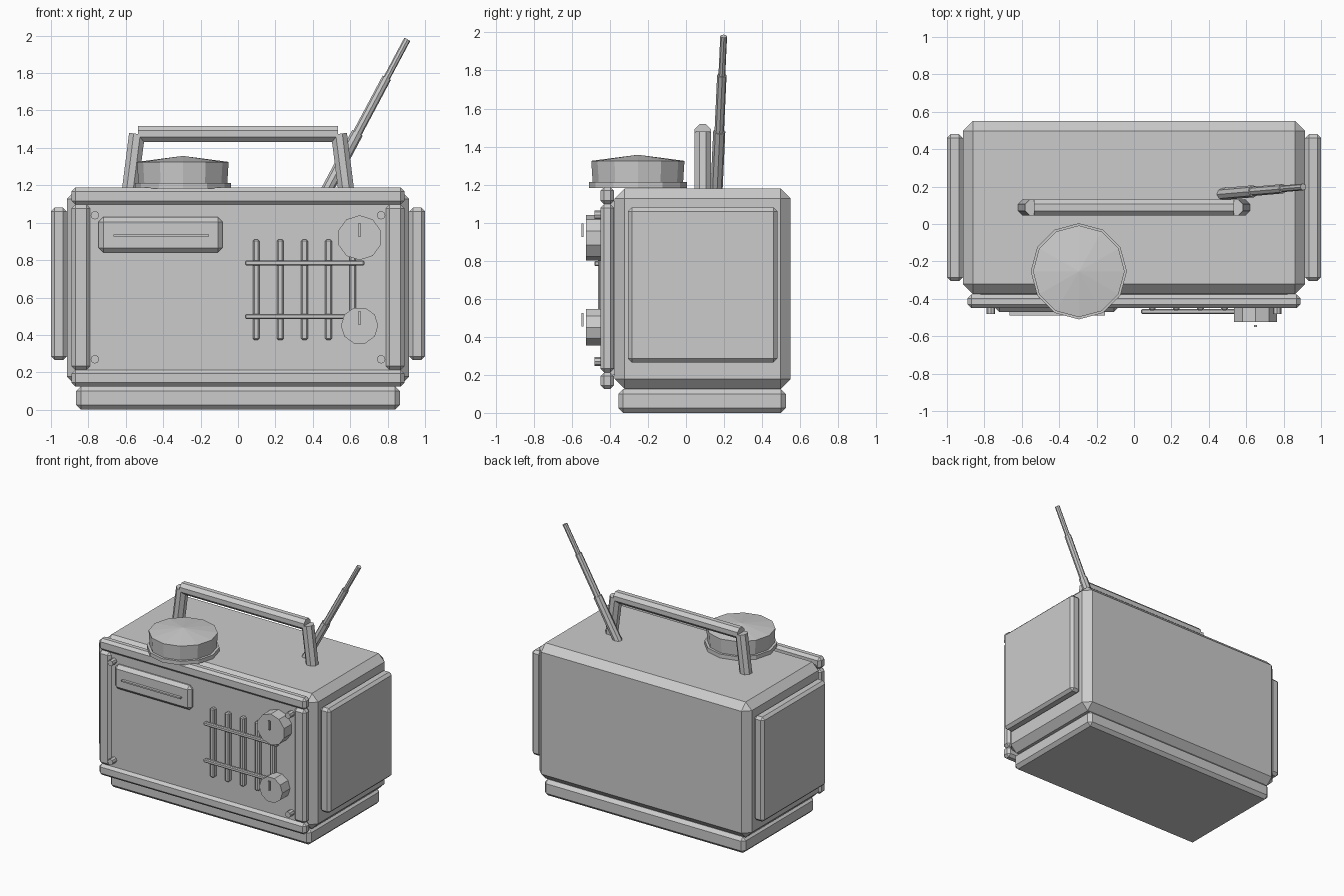
import bpy, bmesh, math
from mathutils import Vector, Matrix

if "Cube" in bpy.data.objects:
    bpy.data.objects.remove(bpy.data.objects["Cube"])


def finish(name, bm):
    bmesh.ops.recalc_face_normals(bm, faces=bm.faces)
    me = bpy.data.meshes.new(name)
    bm.to_mesh(me)
    bm.free()
    ob = bpy.data.objects.new(name, me)
    bpy.context.collection.objects.link(ob)
    return ob


def box(name, x, y, z, bevel=0.0):
    """Chamfered box from (min, max) ranges."""
    bm = bmesh.new()
    size = [r[1] - r[0] for r in (x, y, z)]
    mid = [(r[0] + r[1]) / 2 for r in (x, y, z)]
    bmesh.ops.create_cube(bm, size=1, matrix=Matrix.Translation(mid) @ Matrix.Diagonal((*size, 1)))
    if bevel:
        bmesh.ops.bevel(bm, geom=bm.edges[:], offset=bevel, segments=1, affect='EDGES')
    return finish(name, bm)


def rod(name, a, b, r1, r2=None, sides=8, turn=0.0):
    """Faceted cylinder or cone running from a to b."""
    a, b = Vector(a), Vector(b)
    d = b - a
    bm = bmesh.new()
    rot = d.to_track_quat('Z', 'Y').to_matrix().to_4x4() @ Matrix.Rotation(turn, 4, 'Z')
    bmesh.ops.create_cone(bm, cap_ends=True, segments=sides, radius1=r1,
                          radius2=r1 if r2 is None else r2, depth=d.length,
                          matrix=Matrix.Translation((a + b) / 2) @ rot)
    return finish(name, bm)


# Main case and plinth
box("case", (-0.915, 0.915), (-0.375, 0.55), (0.125, 1.18), 0.053)
box("plinth", (-0.865, 0.865), (-0.355, 0.525), (0.0, 0.125), 0.025)

# Front panel and its raised frame
box("front_panel", (-0.82, 0.82), (-0.43, -0.36), (0.2, 1.11))
box("frame_top", (-0.89, 0.89), (-0.45, -0.378), (1.097, 1.188), 0.02)
box("frame_bottom", (-0.89, 0.89), (-0.45, -0.378), (0.125, 0.213), 0.02)

for side, s in (("left", -1), ("right", 1)):
    # Side frame bars, end panels, screws and handle posts
    box("frame_" + side, sorted((s * 0.79, s * 0.89)), (-0.45, -0.378), (0.213, 1.097), 0.02)
    box("end_panel_" + side, sorted((s * 0.915, s * 1.0)), (-0.305, 0.48), (0.265, 1.08), 0.02)
    for level, z in (("upper", 1.04), ("lower", 0.27)):
        rod(f"screw_{level}_{side}", (s * 0.765, -0.42, z), (s * 0.765, -0.48, z), 0.023)
    rod("handle_post_" + side, (s * 0.58, 0.088, 1.16), (s * 0.54, 0.088, 1.475), 0.046,
        turn=math.pi / 8)

# Carrying handle grip
rod("handle_grip", (-0.535, 0.088, 1.475), (0.535, 0.088, 1.475), 0.046, turn=math.pi / 8)

# Display plate with its thin dial line
box("display_plate", (-0.745, -0.083), (-0.47, -0.41), (0.84, 1.03), 0.025)
box("dial_line", (-0.665, -0.155), (-0.49, -0.46), (0.927, 0.938))

# Speaker grille
for i in range(5):
    x = 0.097 + i * 0.129
    box(f"grille_bar_{i + 1}", (x - 0.018, x + 0.018), (-0.463, -0.42), (0.373, 0.91), 0.008)
for level, z in (("upper", 0.785), ("lower", 0.498)):
    box("grille_rail_" + level, (0.038, 0.675), (-0.482, -0.455), (z - 0.014, z + 0.014), 0.006)

# Tuning knobs with pointers
for name, z, r, turn in (("upper", 0.92, 0.12, 0), ("lower", 0.45, 0.1, math.pi / 10)):
    rod("knob_" + name, (0.65, -0.42, z), (0.65, -0.525, z), r, sides=10, turn=turn)
    box("knob_pointer_" + name, (0.642, 0.658), (-0.55, -0.54), (z + 0.005, z + 0.075))

# Large top dial: collar, drum, shallow cone cap
c = (-0.295, -0.253)
rod("dial_collar", (*c, 1.183), (*c, 1.213), 0.257, sides=12)
rod("dial_drum", (*c, 1.2), (*c, 1.325), 0.237, 0.245, sides=12)
rod("dial_cap", (*c, 1.325), (*c, 1.357), 0.245, 0.0, sides=12)

# Telescopic aerial in three sections
start, end = Vector((0.468, 0.16, 1.16)), Vector((0.905, 0.198, 1.98))
for i, (t1, t2, r) in enumerate(((0, 0.39, 0.032), (0.38, 0.75, 0.025), (0.74, 1, 0.018))):
    rod(f"aerial_section_{i + 1}", start.lerp(end, t1), start.lerp(end, t2), r)
